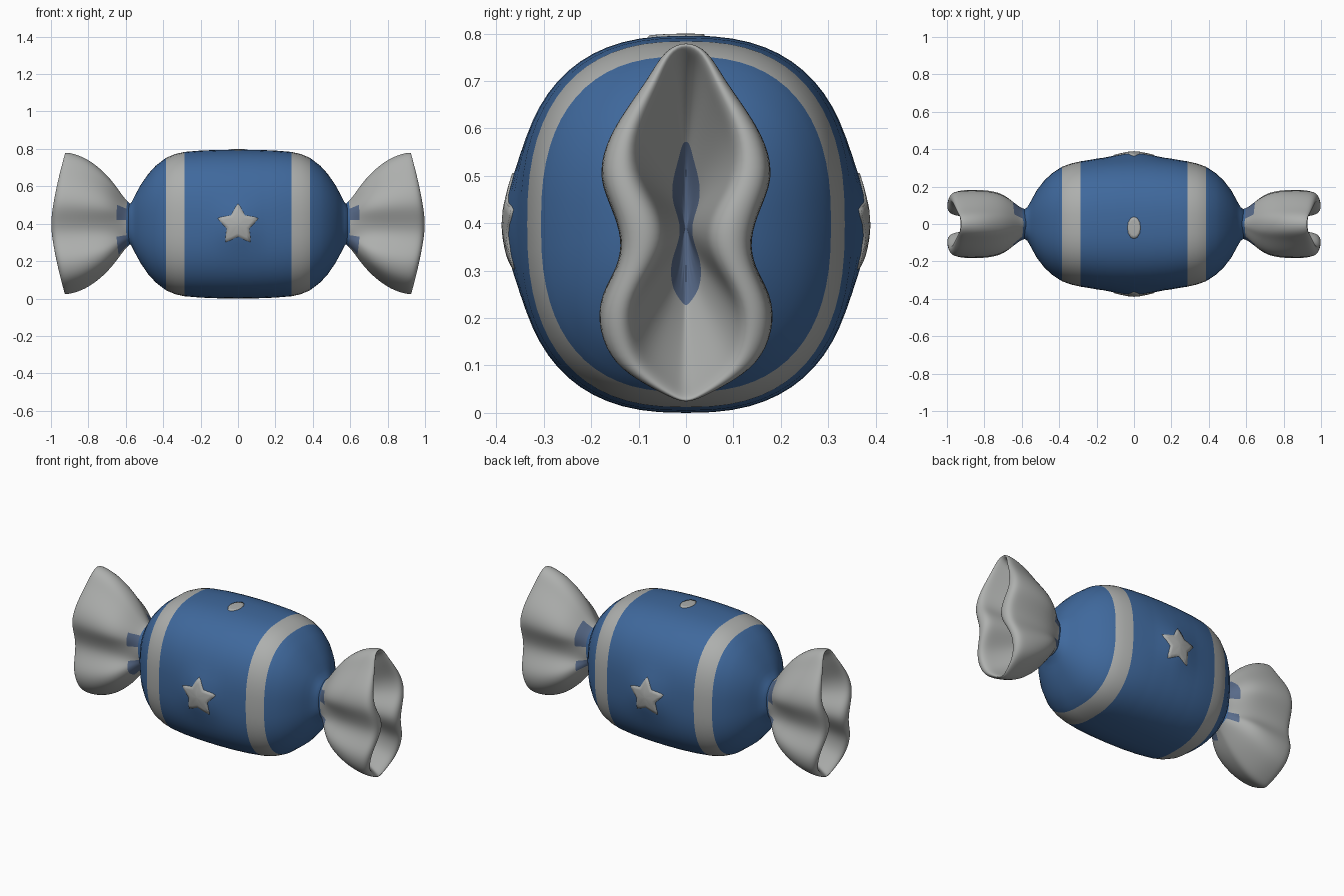
import bpy, bmesh, math

old = bpy.data.objects.get("Cube")
if old:
    bpy.data.objects.remove(old, do_unlink=True)

CZ = 0.398   # height of the long axis
POWER = 2.5  # squareness of the body section


def material(name, rgb):
    m = bpy.data.materials.new(name)
    m.use_nodes = True
    m.diffuse_color = (*rgb, 1)
    bsdf = m.node_tree.nodes["Principled BSDF"]
    bsdf.inputs["Base Color"].default_value = (*rgb, 1)
    bsdf.inputs["Roughness"].default_value = 0.6
    return m


BLUE = material("wrapper_blue", (0.05, 0.14, 0.335))
GREY = material("wrapper_grey", (0.42, 0.43, 0.42))
TINT = material("fold_blue_grey", (0.10, 0.15, 0.26))


def make(name, rings, mats, rule, cap_start=True, cap_end=True, subdiv=0):
    """Loft closed rings into one smooth object; rule(row, column) picks a material."""
    bm = bmesh.new()
    rows = [[bm.verts.new(p) for p in ring] for ring in rings]
    n = len(rows[0])
    for r in range(len(rows) - 1):
        for i in range(n):
            j = (i + 1) % n
            f = bm.faces.new((rows[r][i], rows[r][j], rows[r + 1][j], rows[r + 1][i]))
            f.material_index = rule(r, i)
    if cap_start:
        bm.faces.new(rows[0]).material_index = rule(0, 0)
    if cap_end:
        bm.faces.new(rows[-1][::-1]).material_index = rule(len(rows) - 2, 0)
    bmesh.ops.recalc_face_normals(bm, faces=bm.faces)
    for f in bm.faces:
        f.smooth = True
    me = bpy.data.meshes.new(name)
    bm.to_mesh(me)
    bm.free()
    for m in mats:
        me.materials.append(m)
    ob = bpy.data.objects.new(name, me)
    bpy.context.collection.objects.link(ob)
    if subdiv:
        mod = ob.modifiers.new("smooth", "SUBSURF")
        mod.levels = mod.render_levels = subdiv
    return ob


# Body: barrel with squarish section and a soft swelling under each star
PROFILE = [(0, .357, .398), (.1, .355, .397), (.2, .348, .393), (.285, .335, .386),
           (.335, .324, .375), (.385, .306, .354), (.44, .27, .312), (.48, .232, .268),
           (.52, .18, .21), (.55, .125, .155), (.57, .09, .115), (.6, .07, .09)]


def radii(x):
    x = abs(x)
    for (a, ya, za), (b, yb, zb) in zip(PROFILE, PROFILE[1:]):
        if x <= b:
            t = (x - a) / (b - a)
            return ya + (yb - ya) * t, za + (zb - za) * t
    return PROFILE[-1][1:]


def swell(x, z):
    return 0.028 * math.exp(-(x * x + z * z) / 0.013)


def spow(v):
    return math.copysign(abs(v) ** (2 / POWER), v)


def body_ring(x, n=64):
    ry, rz = radii(x)
    ring = []
    for i in range(n):
        a = math.tau * i / n
        c, z = spow(math.cos(a)), rz * spow(math.sin(a))
        ring.append((x, c * (ry + swell(x, z)), CZ + z))
    return ring


half = sorted([p[0] for p in PROFILE[1:]] + [.03, .06, .13, .16, .24, .41, .46, .5, .535])
xs = [-x for x in reversed(half)] + [0] + half


def band(r, i):
    mid = abs(xs[r] + xs[r + 1]) / 2
    return 1 if .285 < mid < .385 else 0


make("candy_body", [body_ring(x) for x in xs], [BLUE, GREY], band)


# Painted plates that follow the body surface
def on_side(x, z, lift, side):
    ry, rz = radii(x)
    y = (1 - abs(z / rz) ** POWER) ** (1 / POWER) * (ry + swell(x, z)) + lift
    return (x, side * y, CZ + z)


def on_top(x, y, lift):
    ry, rz = radii(x)
    return (x, y, CZ + rz * (1 - abs(y / ry) ** POWER) ** (1 / POWER) + lift)


def plate(name, outline, place):
    steps = [(.05, .004), (.35, .004), (.7, .004), (.97, .004), (1, -.004)]
    rings = [[place(u * s, v * s, h) for u, v in outline] for s, h in steps]
    make(name, rings, [GREY], lambda r, i: 0, cap_end=False)


corners = [((.122 if k % 2 == 0 else .064) * math.sin(math.pi * k / 5),
            (.122 if k % 2 == 0 else .064) * math.cos(math.pi * k / 5)) for k in range(10)]
star = []
for k, (u, v) in enumerate(corners):
    p, q = corners[(k + 1) % 10]
    s = 0.94 if k % 2 == 0 else 1
    star += [(u * s, v * s), (u * .7 + p * .3, v * .7 + q * .3), (u * .35 + p * .65, v * .35 + q * .65)]
for name, side in (("front_star", -1), ("back_star", 1)):
    plate(name, star, lambda u, v, h, d=side: on_side(u, v - .004, h, d))

oval = [(.036 * math.cos(math.tau * k / 12), .06 * math.sin(math.tau * k / 12)) for k in range(12)]
plate("top_spot", oval, lambda u, v, h: on_top(u, v - .02, h))

# Twisted wrapper ends: half outline of the pinched rim, top to bottom (y, z)
RIM = [(0, .787), (.045, .768), (.075, .71), (.122, .64), (.157, .575), (.17, .5), (.143, .43),
       (.123, .365), (.132, .305), (.168, .23), (.17, .165), (.145, .1), (.085, .058),
       (.035, .032), (0, .018)]
rim = RIM + [(-y, z) for y, z in RIM[-2:0:-1]]

# Sections: length fraction, y blend, z blend, how far inside the mouth
SECTIONS = [(0, 0, 0, 0), (.08, .06, .03, 0), (.2, .55, .25, 0), (.37, 1.02, .56, 0),
            (.65, 1.1, .87, 0), (.88, 1.08, .98, 0), (.98, 1.02, 1, 0), (1.015, .96, .99, .45),
            (.97, 1, .95, .95), (.85, .9, .88, 1), (.6, .6, .68, 1), (.35, .25, .45, 1),
            (.22, .1, .25, 1)]


def end_ring(sign, f, sy, sz, inside):
    ring = []
    for y, z in rim:
        h = z - CZ
        a = math.atan2(h, y)
        tip_x = 1.0 - .075 * (abs(h) / .38) ** 1.4
        pinch = .68 - .36 * math.exp(-((z - .38) / .1) ** 2)
        ty = y * (1 + (pinch - 1) * inside)
        ny, nz = (0, 0) if inside else (.08 * math.cos(a), .105 * math.sin(a))
        ring.append((sign * (.56 + (tip_x - .56) * f),
                     ny * (1 - min(sy, 1)) + ty * sy,
                     CZ + nz * (1 - sz) + h * sz))
    return ring


def end_colour(r, i):
    if r == 0:
        return 0
    if r == 1 and i % 14 in (2, 3, 4, 5, 8, 9):
        return 2
    return 2 if r == len(SECTIONS) - 2 else 1


for name, sign in (("left_wrapper_end", 1), ("right_wrapper_end", -1)):
    make(name, [end_ring(sign, *s) for s in SECTIONS], [BLUE, GREY, TINT], end_colour, subdiv=2)
